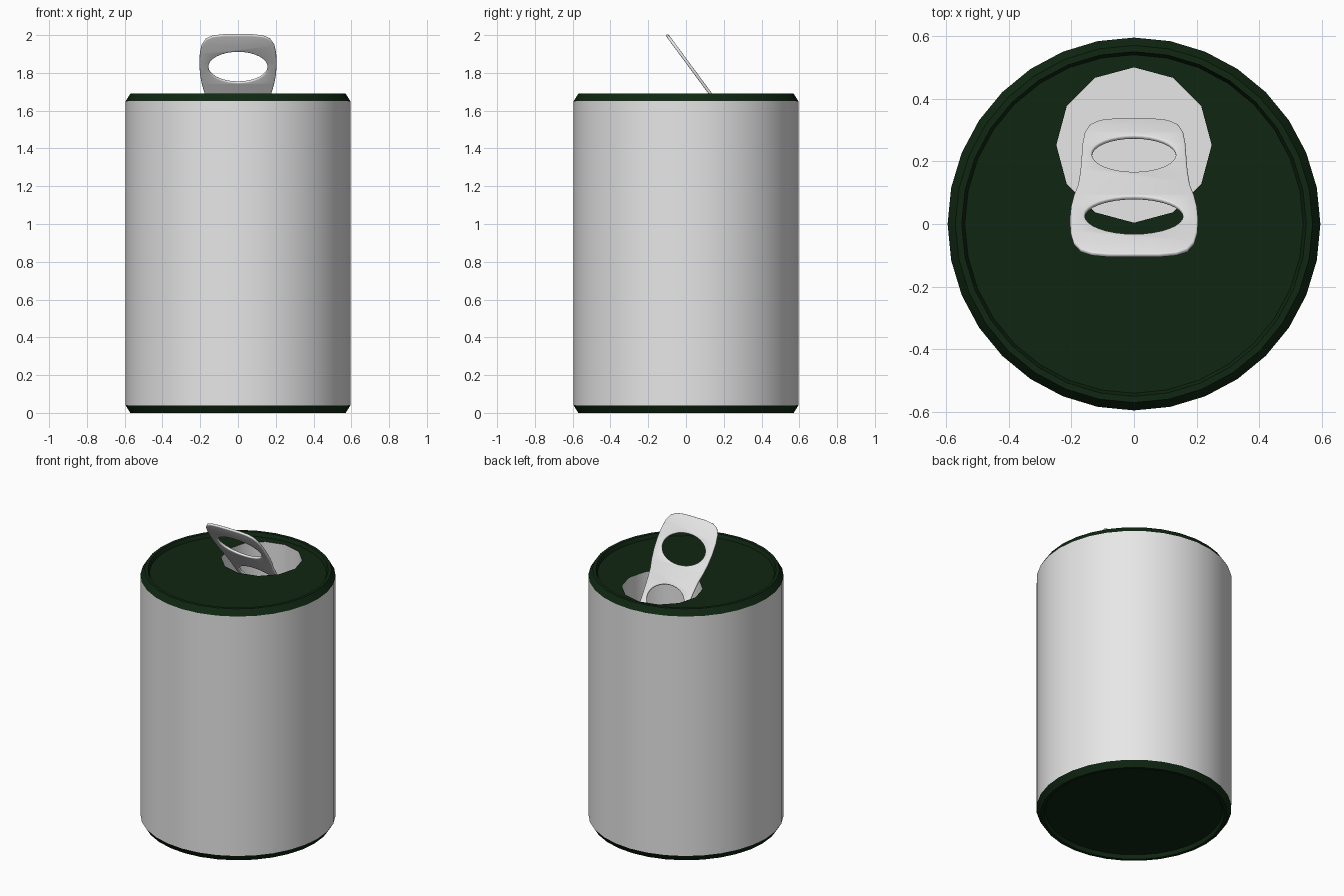
import bpy, bmesh, math
from mathutils import Vector

if "Cube" in bpy.data.objects:
    bpy.data.objects.remove(bpy.data.objects["Cube"])


def material(name, rgb):
    m = bpy.data.materials.new(name)
    m.diffuse_color = (*rgb, 1)
    m.use_nodes = True
    m.node_tree.nodes["Principled BSDF"].inputs["Base Color"].default_value = m.diffuse_color
    return m


silver = material("silver", (0.8, 0.8, 0.8))
green = material("dark green", (0.005, 0.02, 0.006))


def ring(bm, n, r, z, cy=0.0):
    return [bm.verts.new((r * math.sin(2 * math.pi * i / n),
                          cy + r * math.cos(2 * math.pi * i / n), z)) for i in range(n)]


def bridge(bm, a, b):
    n = len(a)
    return [bm.faces.new((a[i], b[i], b[(i + 1) % n], a[(i + 1) % n])) for i in range(n)]


def smooth(ob, deg):
    bpy.ops.object.select_all(action='DESELECT')
    ob.select_set(True)
    bpy.context.view_layer.objects.active = ob
    bpy.ops.object.shade_smooth_by_angle(angle=math.radians(deg))


def finish(bm, name, mats):
    bmesh.ops.recalc_face_normals(bm, faces=bm.faces[:])
    me = bpy.data.meshes.new(name)
    bm.to_mesh(me)
    bm.free()
    ob = bpy.data.objects.new(name, me)
    bpy.context.collection.objects.link(ob)
    for m in mats:
        me.materials.append(m)
    return ob


# Can body: lathed wall with chamfered green rims, recessed base and lid
bm = bmesh.new()
profile = [(0.54, 0.025), (0.55, 0), (0.57, 0), (0.595, 0.04),
           (0.595, 1.65), (0.57, 1.69), (0.55, 1.69), (0.54, 1.665)]
rings = [ring(bm, 32, r, z) for r, z in profile]
for a, b in zip(rings, rings[1:]):
    bridge(bm, a, b)
bm.faces.new(rings[0])

# Drinking hole: a twelve-sided well cut into the lid
mouth = ring(bm, 12, 0.248, 1.665, 0.252)
floor = ring(bm, 12, 0.248, 1.39, 0.252)
well = bridge(bm, mouth, floor) + [bm.faces.new(floor)]
edges = []
for loop in (rings[-1], mouth):
    edges += [bm.edges.get((loop[i - 1], loop[i])) for i in range(len(loop))]
bmesh.ops.triangle_fill(bm, use_beauty=True, use_dissolve=False, edges=edges,
                        normal=Vector((0, 0, 1)))
for f in bm.faces:
    z = f.calc_center_median().z
    f.material_index = 1 if (z < 0.05 or z > 1.64) else 0
for f in well:
    f.material_index = 0
can = finish(bm, "can", [silver, green])
smooth(can, 31)

# Pull tab: flat outline with two oval holes and rounded edges
cu = bpy.data.curves.new("pull_tab", 'CURVE')
cu.dimensions = '2D'
cu.fill_mode = 'BOTH'
cu.extrude = 0.002
cu.bevel_depth = 0.006
cu.bevel_resolution = 2
cu.offset = -0.006


def spline(points):
    s = cu.splines.new('POLY')
    s.points.add(len(points) - 1)
    for p, (x, y) in zip(s.points, points):
        p.co = (x, y, 0, 1)
    s.use_cyclic_u = True


def oval(cy, rx, ry, n=32):
    spline([(rx * math.cos(2 * math.pi * i / n), cy + ry * math.sin(2 * math.pi * i / n))
            for i in range(n)])


half = [(0.07, 0), (0.11, 0.007), (0.14, 0.03), (0.157, 0.07), (0.164, 0.13),
        (0.167, 0.2), (0.171, 0.28), (0.178, 0.35), (0.192, 0.41), (0.201, 0.47),
        (0.205, 0.54), (0.202, 0.61), (0.192, 0.665), (0.17, 0.703), (0.135, 0.722), (0.08, 0.73)]
spline(half + [(-x, y) for x, y in reversed(half)])
oval(0.52, 0.157, 0.10)
oval(0.19, 0.134, 0.096)
tmp = bpy.data.objects.new("tab_outline", cu)
bpy.context.collection.objects.link(tmp)
bpy.context.view_layer.update()
me = bpy.data.meshes.new_from_object(tmp.evaluated_get(bpy.context.evaluated_depsgraph_get()))
bpy.data.objects.remove(tmp)
bm = bmesh.new()
bm.from_mesh(me)
bmesh.ops.remove_doubles(bm, verts=bm.verts[:], dist=0.0001)
for f in bm.faces:
    f.material_index = 0
tab = finish(bm, "pull_tab", [silver])
if len(tab.data.materials) > 1:
    tab.data.materials.pop()
tab.location = (0, 0.332, 1.415)
tab.rotation_euler = (math.atan2(0.585, -0.432), 0, 0)
smooth(tab, 50)
